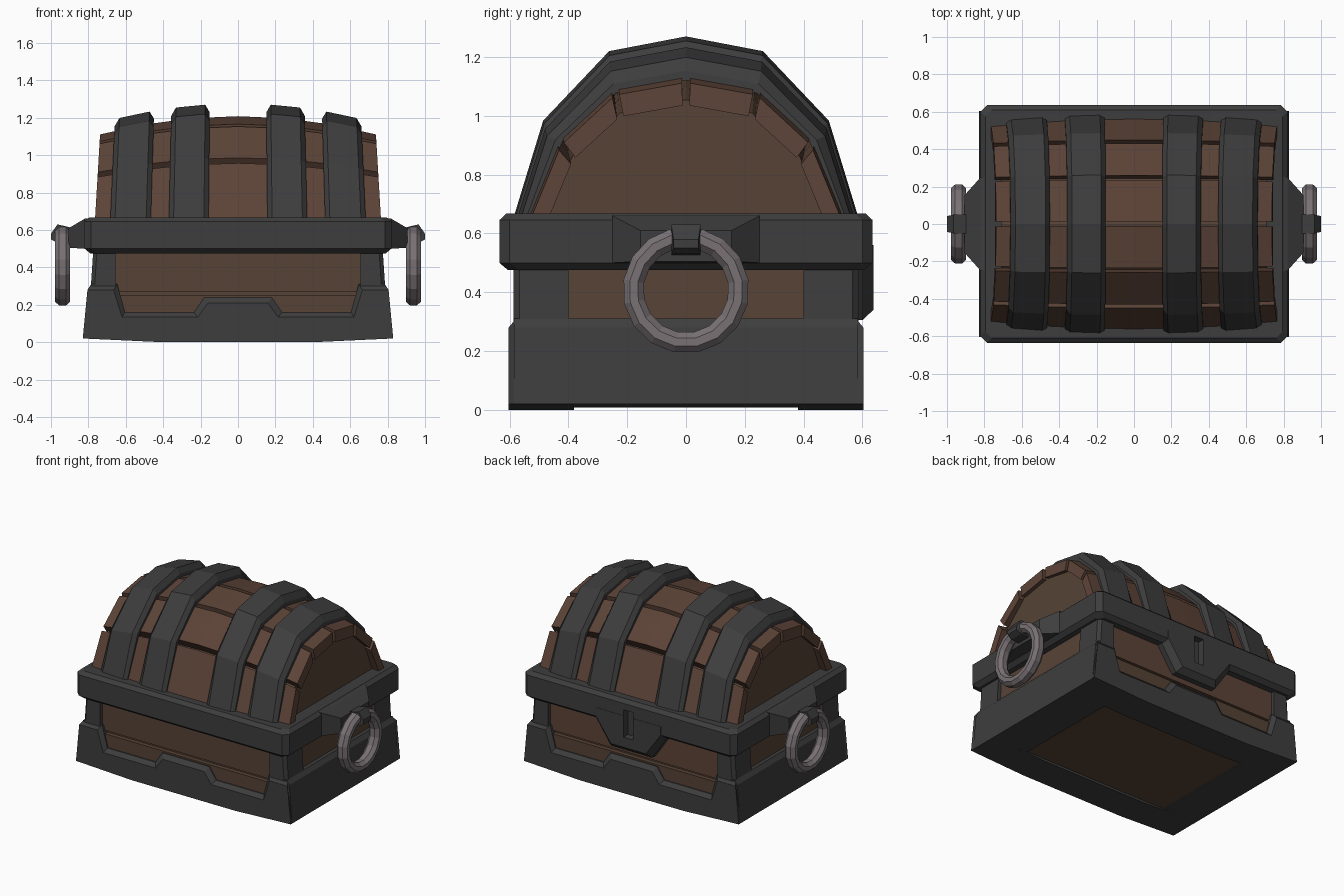
import bpy, bmesh, math

if "Cube" in bpy.data.objects:
    bpy.data.objects.remove(bpy.data.objects["Cube"])


def material(name, rgb):
    m = bpy.data.materials.new(name)
    m.diffuse_color = (*rgb, 1)
    m.use_nodes = True
    m.node_tree.nodes["Principled BSDF"].inputs["Base Color"].default_value = m.diffuse_color
    return m


IRON = material("dark iron", (0.047, 0.047, 0.047))
PLANK = material("red brown wood", (0.108, 0.057, 0.039))
PANEL = material("brown wood", (0.093, 0.055, 0.036))
STEEL = material("ring steel", (0.19, 0.165, 0.175))


def loft(name, rings, mat):
    """Bridge equal-length rings of points and cap both ends."""
    bm = bmesh.new()
    vr = [[bm.verts.new(p) for p in r] for r in rings]
    n = len(vr[0])
    for a, b in zip(vr, vr[1:]):
        for i in range(n):
            j = (i + 1) % n
            bm.faces.new((a[i], a[j], b[j], b[i]))
    bm.faces.new(vr[0])
    bm.faces.new(vr[-1])
    bmesh.ops.recalc_face_normals(bm, faces=bm.faces)
    me = bpy.data.meshes.new(name)
    bm.to_mesh(me)
    bm.free()
    me.materials.append(mat)
    ob = bpy.data.objects.new(name, me)
    bpy.context.collection.objects.link(ob)
    return ob


def rect_z(x0, x1, y0, y1, z):
    return [(x0, y0, z), (x1, y0, z), (x1, y1, z), (x0, y1, z)]


def rect_x(x, y, z0, z1):
    return [(x, -y, z0), (x, y, z0), (x, y, z1), (x, -y, z1)]


def box(name, x0, x1, y0, y1, z0, z1, mat):
    return loft(name, [rect_z(x0, x1, y0, y1, z0), rect_z(x0, x1, y0, y1, z1)], mat)


# ---- lower body wood ----
loft("body_core", [rect_z(-.77, .77, -.54, .54, .04), rect_z(-.75, .75, -.54, .54, .55)], PANEL)
for s, side in ((-1, "front"), (1, "back")):
    for k, (z0, z1, d) in enumerate(((.04, .25, .57), (.27, .55, .562))):
        box(f"{side}_body_plank_{k}", -.7, .7, *sorted((s * .5, s * d)), z0, z1, PLANK if s > 0 and k else PANEL)
box("bottom_panel", -.6, .6, -.4, .4, .015, .05, PANEL)

# ---- iron skirt round the foot ----
foot = [(-.83, .02), (-.4, 0), (.4, 0), (.83, .02)]


def notched(half):
    return foot + half + [(-x, z) for x, z in reversed(half)]


face = notched([(.805, .28), (.665, .28), (.62, .134), (.215, .134), (.16, .21)])
rim = notched([(.785, .31), (.645, .31), (.605, .16), (.235, .16), (.18, .24)])
for s, side in ((-1, "front"), (1, "back")):
    loft(f"{side}_skirt", [[(x, s * y, z) for x, z in prof]
                           for prof, y in ((face, .603), (rim, .578), (rim, .53))], IRON)
    rail = foot + [(.8, .06), (-.8, .06)]
    loft(f"{side}_foot_rail", [[(x, s * y, z) for x, z in rail] for y in (.38, .59)], IRON)
    side_prof = [(.56, .008), (.83, .02), (.805, .28), (.785, .31), (.7, .31), (.7, .06), (.56, .06)]
    loft("left_skirt" if s < 0 else "right_skirt",
         [[(s * x, y, z) for x, z in side_prof] for y in (-.585, .585)], IRON)

# ---- corner posts ----
for sx in (-1, 1):
    for sy in (-1, 1):
        def post(x, z):
            c = .02
            return [(sx * a, sy * b, z) for a, b in
                    ((.655, .5), (.655, .587), (x - c, .587), (x, .587 - c), (x, .4), (.7, .4))]
        loft("corner_post", [post(.79, .25), post(.772, .52)], IRON)


# ---- iron band round the middle ----
def band_ring(d, z):
    X, Y, c = .82 - d, .635 - d, .035
    q = [(X, Y - c), (X - c, Y), (c - X, Y), (-X, Y - c),
         (-X, c - Y), (c - X, -Y), (X - c, -Y), (X, c - Y)]
    return [(x, y, z) for x, y in q]


band = loft("middle_band", [band_ring(.03, .475), band_ring(0, .5),
                            band_ring(0, .645), band_ring(.025, .668)], IRON)

# ---- lock plate with key slot on the back ----
plate = loft("lock_plate", [[(x, y, z) for x, z in p] for y, p in (
    (.55, [(-.29, .56), (.29, .56), (.28, .48), (.16, .305), (-.16, .305), (-.28, .48)]),
    (.6, [(-.29, .56), (.29, .56), (.28, .48), (.16, .305), (-.16, .305), (-.28, .48)]),
    (.637, [(-.25, .56), (.25, .56), (.25, .5), (.135, .34), (-.135, .34), (-.25, .5)]))], IRON)
cutter = box("slot_cutter", -.037, .037, .585, .8, .41, .6, IRON)
cutter.hide_render = True
cutter.display_type = 'WIRE'
for ob in (band, plate):
    m = ob.modifiers.new("slot", 'BOOLEAN')
    m.operation = 'DIFFERENCE'
    m.solver = 'EXACT'
    m.object = cutter
box("slot_back", -.04, .04, .57, .587, .4, .61, IRON)


# ---- barrel lid: the arch swells toward the middle ----
def swell(x, y, z):
    f = 1 - (x / .75) ** 2
    return (x, y * (1 + .04 * f), .27 + (z - .27) * (1 + .12 * f))


def full(half):
    return [(-y, z) for y, z in reversed(half[1:])] + half


outer = full([(0, 1.11), (.24, 1.068), (.425, .9), (.55, .6)])
inner = full([(0, 1.035), (.225, .995), (.385, .85), (.49, .6)])
core = full([(0, 1.045), (.225, 1.0), (.385, .855), (.5, .6)])
stations = [i / 3 for i in range(-3, 4)]

loft("lid_core", [[swell(t * .71, y, z) for y, z in core] for t in stations], PANEL)


def mix(a, b, t):
    return (a[0] + (b[0] - a[0]) * t, a[1] + (b[1] - a[1]) * t)


for k in range(6):
    g = .055
    quad = [mix(outer[k], outer[k + 1], g), mix(outer[k], outer[k + 1], 1 - g),
            mix(inner[k], inner[k + 1], 1 - g), mix(inner[k], inner[k + 1], g)]
    rings = []
    for t in stations:
        rings.append([swell(t * (.768 - .06 * (z - .6)), y, z) for y, z in quad])
    loft(f"lid_plank_{k}", rings, PLANK)

# ---- lid straps ----
strap_out = full([(0, 1.168), (.252, 1.123), (.468, .911), (.57, .6)])
for s in (-1, 1):
    for x0, x1 in ((.155, .365), (.46, .675)):
        rings = []
        for i in range(7):
            top, low = strap_out[i], outer[i]
            sec = [(x0, mix(low, top, -.2)), (x0, mix(low, top, .35)), (x0 + .025, top),
                   (x1 - .025, top), (x1, mix(low, top, .35)), (x1, mix(low, top, -.2))]
            rings.append([swell(s * x * (1.015 - .07 * (z - .6)), y, z) for x, (y, z) in sec])
        loft("lid_strap", rings, IRON)

# ---- ring handles on both ends ----
section = [(.04, .014), (.018, .035), (-.018, .035), (-.04, .014),
           (-.04, -.014), (-.018, -.035), (.018, -.035), (.04, -.014)]
gap = math.radians(14)
for s in (-1, 1):
    loft("ring_bracket", [rect_x(s * .8, .25, .5, .663), rect_x(s * .82, .25, .5, .66),
                          rect_x(s * .905, .155, .505, .61)], IRON)
    loft("ring_hook", [rect_x(s * .88, .05, .525, .61), rect_x(s * .965, .05, .53, .63),
                       rect_x(s * 1.0, .042, .55, .58)], IRON)
    rings = []
    for i in range(16):
        a = gap + (2 * math.pi - 2 * gap) * i / 15
        rings.append([(s * (.938 + dx), math.sin(a) * (.18 + dr), .407 + math.cos(a) * (.18 + dr))
                      for dx, dr in section])
    loft("ring_handle", rings, STEEL)
